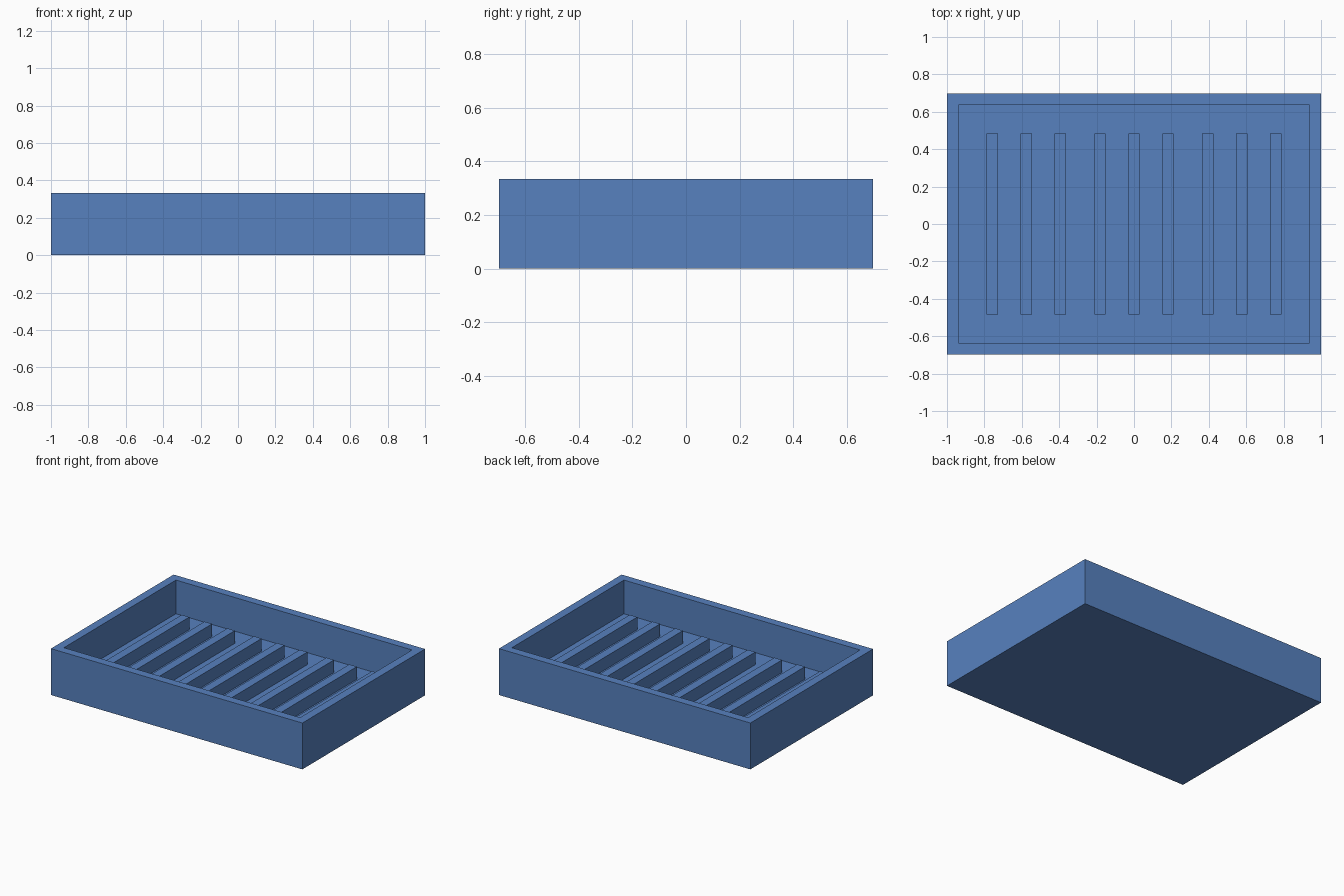
import bpy, bmesh
from mathutils import Matrix

if "Cube" in bpy.data.objects:
    bpy.data.objects.remove(bpy.data.objects["Cube"])

U = 2 / 33                      # wall thickness is one unit of the layout
HX, HY, H = 16.5 * U, 11.5 * U, 5.5 * U
FLOOR, RIB_TOP = 1.5 * U, 3 * U

blue = bpy.data.materials.new("blue")
blue.diffuse_color = (0.095, 0.22, 0.52, 1)
blue.use_nodes = True
blue.node_tree.nodes["Principled BSDF"].inputs["Base Color"].default_value = blue.diffuse_color


def finish(bm, name):
    mesh = bpy.data.meshes.new(name)
    bm.to_mesh(mesh)
    bm.free()
    mesh.materials.append(blue)
    obj = bpy.data.objects.new(name, mesh)
    bpy.context.collection.objects.link(obj)
    return obj


def block(bm, x0, x1, y0, y1, z0, z1):
    size = Matrix.Diagonal((x1 - x0, y1 - y0, z1 - z0, 1))
    place = Matrix.Translation(((x0 + x1) / 2, (y0 + y1) / 2, (z0 + z1) / 2))
    return bmesh.ops.create_cube(bm, size=1, matrix=place @ size)


# Tray: solid block with the top face inset and pushed down to the floor
bm = bmesh.new()
block(bm, -HX, HX, -HY, HY, 0, H)
top = max(bm.faces, key=lambda f: f.calc_center_median().z)
bmesh.ops.inset_region(bm, faces=[top], thickness=U, use_even_offset=True)
down = bmesh.ops.extrude_discrete_faces(bm, faces=[top])["faces"][0]
for v in down.verts:
    v.co.z = FLOOR
bmesh.ops.recalc_face_normals(bm, faces=bm.faces)
finish(bm, "tray")

# Drain ribs: three groups of three raised bars on the floor
for group, centre in enumerate((-9.5, 0, 9.5)):
    for i in (-1, 0, 1):
        x = (centre + 3 * i) * U
        bm = bmesh.new()
        block(bm, x - U / 2, x + U / 2, -8 * U, 8 * U, FLOOR, RIB_TOP)
        # The underside rests on the floor, so it is left open
        bmesh.ops.delete(bm, geom=[f for f in bm.faces if f.normal.z < -0.5],
                         context='FACES')
        finish(bm, f"rib_{group * 3 + i + 2}")
